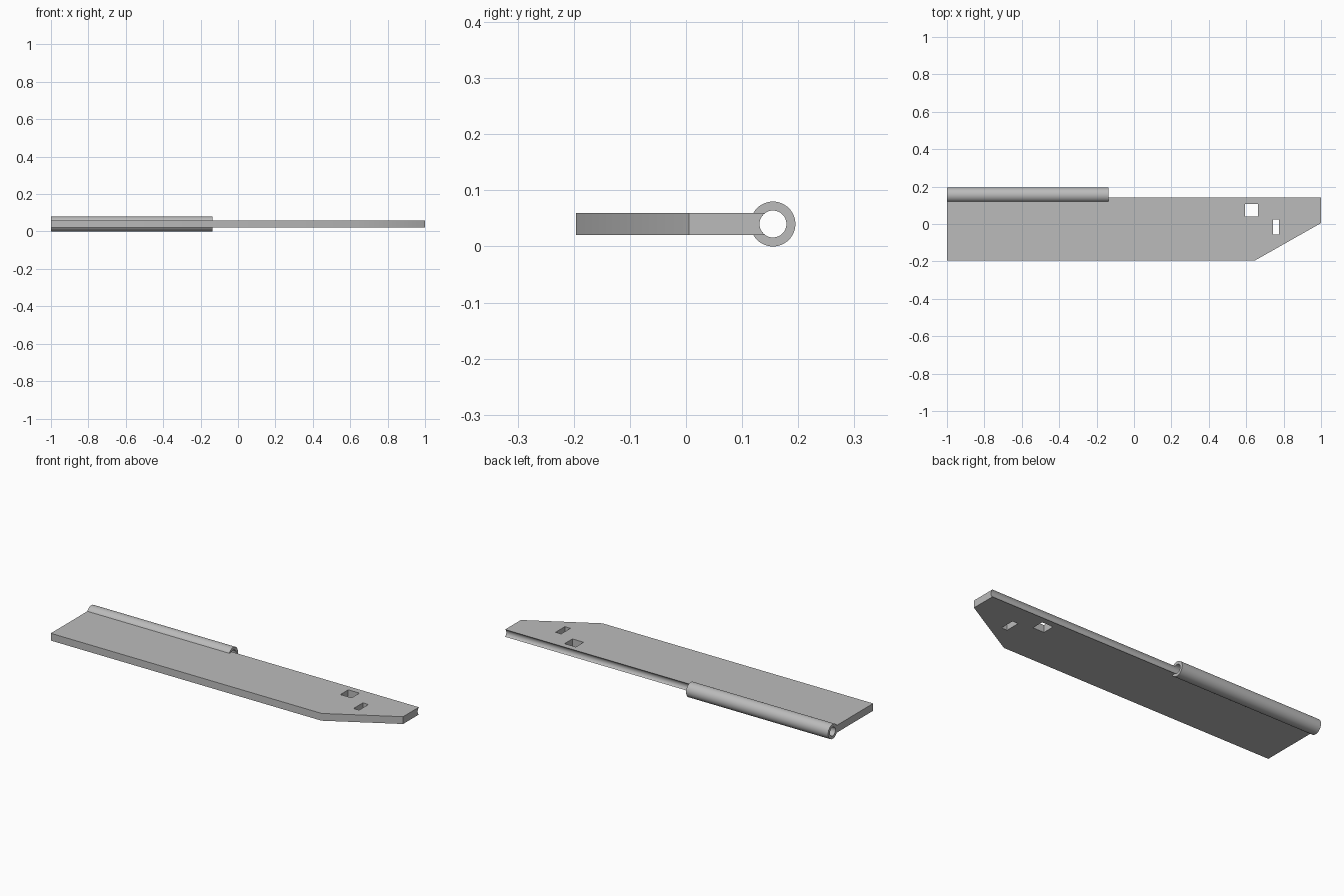
import bpy, bmesh, math

cube = bpy.data.objects.get("Cube")
if cube:
    bpy.data.objects.remove(cube, do_unlink=True)

AXIS_Y, AXIS_Z = 0.155, 0.04      # hinge axis
OUTER, BORE = 0.04, 0.024
HALF = 0.02                       # half the plate thickness
FRONT = -0.196

grey = bpy.data.materials.new("plain_grey")
grey.use_nodes = True
colour = (0.5, 0.5, 0.5, 1)
grey.diffuse_color = colour
grey.node_tree.nodes["Principled BSDF"].inputs["Base Color"].default_value = colour


def make_object(name, bm):
    bmesh.ops.recalc_face_normals(bm, faces=bm.faces)
    mesh = bpy.data.meshes.new(name)
    bm.to_mesh(mesh)
    bm.free()
    mesh.materials.append(grey)
    obj = bpy.data.objects.new(name, mesh)
    bpy.context.collection.objects.link(obj)
    return obj


def select_only(obj):
    bpy.ops.object.select_all(action='DESELECT')
    obj.select_set(True)
    bpy.context.view_layer.objects.active = obj


def arc_point(radius, angle):
    return AXIS_Y + radius * math.cos(angle), AXIS_Z + radius * math.sin(angle)


# Plate: side profile with a concave back edge, extruded along x
bm = bmesh.new()
spread = math.asin(HALF / BORE)
steps = 14
profile = [(FRONT, AXIS_Z + HALF), (FRONT, AXIS_Z - HALF)]
profile += [arc_point(BORE, math.pi + spread - 2 * spread * i / steps)
            for i in range(steps + 1)]
face = bm.faces.new([bm.verts.new((-1, y, z)) for y, z in profile])
swept = bmesh.ops.extrude_face_region(bm, geom=[face])["geom"]
bmesh.ops.translate(bm, vec=(2, 0, 0),
                    verts=[v for v in swept if isinstance(v, bmesh.types.BMVert)])

# Slanted front corner
start, end = (0.645, FRONT), (1.0, 0.005)
normal = (end[1] - start[1], start[0] - end[0], 0)
cut = bmesh.ops.bisect_plane(bm, geom=bm.verts[:] + bm.edges[:] + bm.faces[:],
                             plane_co=(*start, 0), plane_no=normal, clear_outer=True)
rim = [e for e in bm.edges if e.is_boundary]
bmesh.ops.holes_fill(bm, edges=rim)
bmesh.ops.remove_doubles(bm, verts=bm.verts, dist=0.0005)
plate = make_object("plate", bm)

# Square hole and slot through the plate
for x0, x1, y0, y1 in [(0.594, 0.662, 0.04, 0.108), (0.742, 0.776, -0.057, 0.024)]:
    bm = bmesh.new()
    bmesh.ops.create_cube(bm, size=1)
    bmesh.ops.scale(bm, vec=(x1 - x0, y1 - y0, 0.2), verts=bm.verts)
    bmesh.ops.translate(bm, vec=((x0 + x1) / 2, (y0 + y1) / 2, AXIS_Z), verts=bm.verts)
    cutter = make_object("hole_cutter", bm)
    cutter.hide_render = True
    boolean = plate.modifiers.new("hole", 'BOOLEAN')
    boolean.operation, boolean.solver, boolean.object = 'DIFFERENCE', 'EXACT', cutter
    select_only(plate)
    bpy.ops.object.modifier_apply(modifier="hole")
    bpy.data.objects.remove(cutter, do_unlink=True)

# Hinge tube: two concentric walls joined by ring ends
bm = bmesh.new()
sides = 48
loops = []
for radius, x in [(OUTER, -1), (OUTER, -0.137), (BORE, -0.137), (BORE, -1)]:
    loops.append([bm.verts.new((x, *arc_point(radius, math.tau * i / sides)))
                  for i in range(sides)])
for a, b in zip(loops, loops[1:] + loops[:1]):
    for i in range(sides):
        j = (i + 1) % sides
        bm.faces.new((a[i], a[j], b[j], b[i]))
tube = make_object("hinge_tube", bm)

for obj in (plate, tube):
    select_only(obj)
    bpy.ops.object.shade_smooth_by_angle(angle=math.radians(35))
